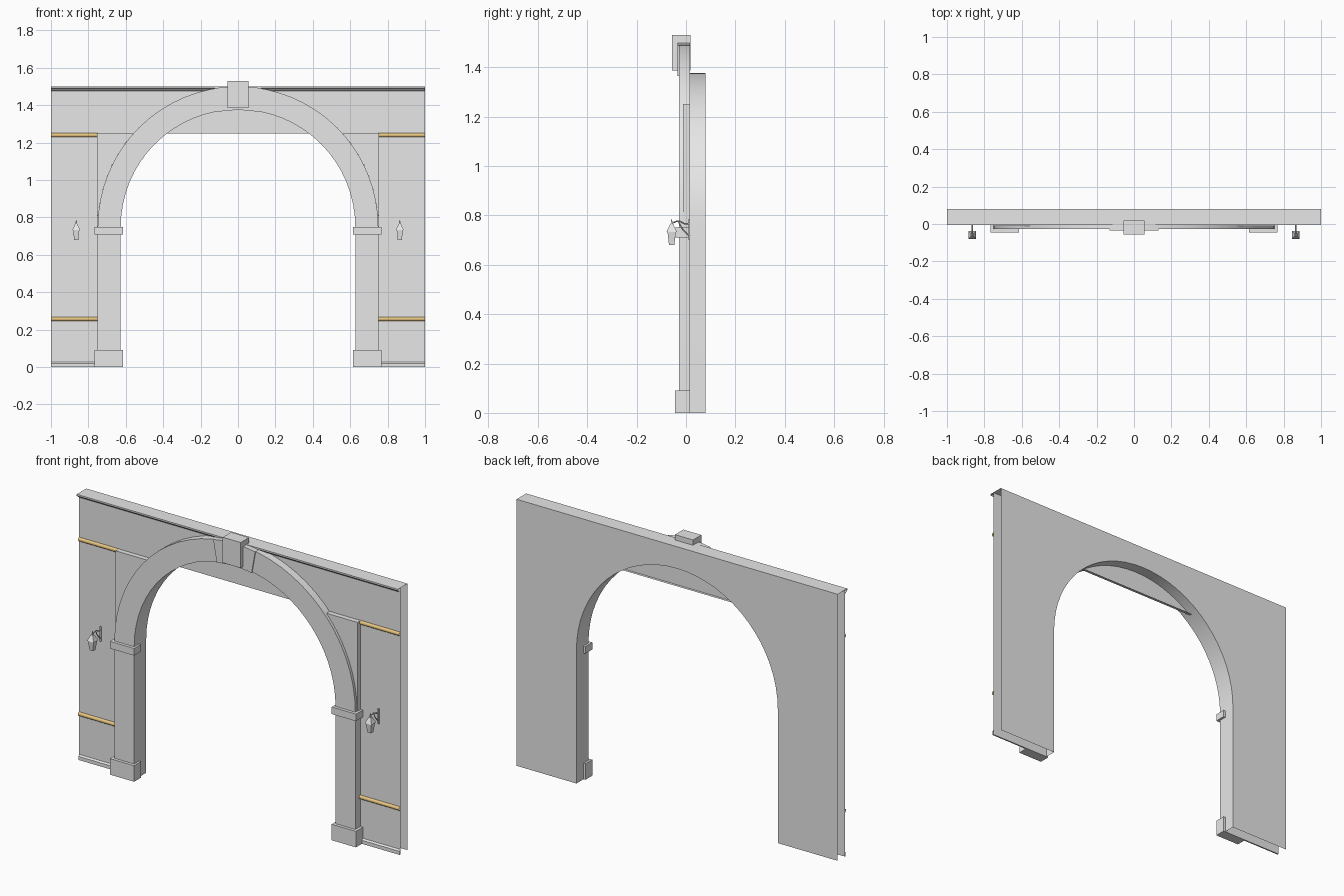
import bpy, bmesh, math

cube = bpy.data.objects.get("Cube")
if cube:
    bpy.data.objects.remove(cube, do_unlink=True)


def material(name, rgb):
    m = bpy.data.materials.new(name)
    m.use_nodes = True
    m.diffuse_color = (*rgb, 1)
    m.node_tree.nodes["Principled BSDF"].inputs["Base Color"].default_value = (*rgb, 1)
    return m


STONE = material("pale_grey_stone", (0.8, 0.8, 0.8))
GOLD = material("gold_trim", (0.8, 0.56, 0.22))

# Depth planes and arch sizes
WALL, BACK, ARCH, SPANDREL = 0.016, 0.079, -0.028, -0.012
TOP, FRIEZE, SPRING = 1.5, 1.25, 0.75
INNER, OUTER = 0.627, 0.75


def finish(name, bm, mat=STONE, smooth=False):
    me = bpy.data.meshes.new(name)
    bm.to_mesh(me)
    bm.free()
    me.materials.append(mat)
    ob = bpy.data.objects.new(name, me)
    bpy.context.collection.objects.link(ob)
    if smooth:
        bpy.ops.object.select_all(action='DESELECT')
        ob.select_set(True)
        bpy.context.view_layer.objects.active = ob
        bpy.ops.object.shade_smooth_by_angle(angle=math.radians(35))
    return ob


def sheet(name, pts, y, facing):
    """Flat panel from an x,z outline, facing -y or +y."""
    bm = bmesh.new()
    f = bm.faces.new([bm.verts.new((x, y, z)) for x, z in pts])
    f.normal_update()
    if f.normal.y * facing < 0:
        f.normal_flip()
    return finish(name, bm)


def strip(name, pts, y0, y1):
    """Ribbon following an x,z path through the depth."""
    bm = bmesh.new()
    rows = [(bm.verts.new((x, y0, z)), bm.verts.new((x, y1, z))) for x, z in pts]
    for a, b in zip(rows, rows[1:]):
        bm.faces.new((a[0], b[0], b[1], a[1]))
    return finish(name, bm, smooth=True)


def prism(name, pts, y0, y1):
    """Solid from an x,z outline."""
    bm = bmesh.new()
    f = bm.faces.new([bm.verts.new((x, y0, z)) for x, z in pts])
    ext = bmesh.ops.extrude_face_region(bm, geom=[f], use_keep_orig=True)
    for v in ext["geom"]:
        if isinstance(v, bmesh.types.BMVert):
            v.co.y = y1
    bmesh.ops.recalc_face_normals(bm, faces=bm.faces)
    return finish(name, bm)


def moulding(name, profile, x0, x1, mat=STONE):
    """Open y,z profile run along x."""
    bm = bmesh.new()
    rows = [(bm.verts.new((x0, y, z)), bm.verts.new((x1, y, z))) for y, z in profile]
    for a, b in zip(rows, rows[1:]):
        bm.faces.new((a[0], a[1], b[1], b[0]))
    return finish(name, bm, mat, smooth=True)


def box(name, x0, x1, y0, y1, z0, z1):
    return prism(name, [(x0, z0), (x1, z0), (x1, z1), (x0, z1)], y0, y1)


def arc(r, a0, a1, n):
    angles = [math.radians(a0 + (a1 - a0) * i / n) for i in range(n + 1)]
    return [(r * math.cos(a), SPRING + r * math.sin(a)) for a in angles]


def arch_path(r):
    return [(r, 0)] + arc(r, 0, 180, 32) + [(-r, 0)]


def cone(name, x, y, z0, z1, r0, r1):
    """Square tapered block with half widths r0 and r1."""
    bm = bmesh.new()
    bmesh.ops.create_cone(bm, cap_ends=True, segments=4, radius1=r0 * math.sqrt(2),
                          radius2=r1 * math.sqrt(2), depth=z1 - z0)
    turn = math.pi / 4
    for v in bm.verts:
        px, py = v.co.x, v.co.y
        c = math.cos(turn)
        v.co = (x + c * (px - py), y + c * (px + py), v.co.z + (z0 + z1) / 2)
    return finish(name, bm)


def rod(name, pts, radius):
    cu = bpy.data.curves.new(name, 'CURVE')
    cu.dimensions = '3D'
    cu.bevel_depth = radius
    cu.bevel_resolution = 0
    cu.resolution_u = 4
    sp = cu.splines.new('BEZIER')
    sp.bezier_points.add(len(pts) - 1)
    for bp, p in zip(sp.bezier_points, pts):
        bp.co = p
        bp.handle_left_type = bp.handle_right_type = 'AUTO'
    cu.materials.append(STONE)
    ob = bpy.data.objects.new(name, cu)
    bpy.context.collection.objects.link(ob)
    bpy.ops.object.select_all(action='DESELECT')
    ob.select_set(True)
    bpy.context.view_layer.objects.active = ob
    bpy.ops.object.convert(target='MESH')


# Hollow wall: back panel with arched opening, front panel with the frieze across the arch
sheet("back_wall", [(-1, 0), (-1, TOP), (1, TOP), (1, 0)] + arch_path(INNER), BACK, 1)
sheet("front_wall", [(-1, 0), (-1, TOP), (1, TOP), (1, 0), (OUTER, 0), (OUTER, FRIEZE),
                     (-OUTER, FRIEZE), (-OUTER, 0)], WALL, -1)
half = math.sqrt(INNER ** 2 - (FRIEZE - SPRING) ** 2)
strip("frieze_underside", [(half, FRIEZE), (-half, FRIEZE)], WALL, WALL + 0.015)

# Cornice and top of the wall
moulding("cornice", [(WALL, 1.476), (0.010, 1.478), (0.002, 1.484), (-0.002, 1.490),
                     (-0.006, 1.491), (-0.006, TOP), (BACK, TOP)], -1, 1)

# Arch surround with soffit and outer edge
sheet("arch_face", arch_path(INNER) + arch_path(OUTER)[::-1], ARCH, -1)
strip("arch_soffit", arch_path(INNER), ARCH, BACK)
strip("arch_outer_edge", arch_path(OUTER)[::-1], ARCH, WALL)

# Keystone and the raised stones beside it
prism("keystone_flanks", arc(INNER - 0.003, 80, 100, 6) + arc(OUTER + 0.001, 100, 80, 6),
      -0.034, WALL)
box("keystone", -0.056, 0.056, -0.056, 0.018, 1.386, 1.53)

spandrel_angle = math.degrees(math.asin((FRIEZE - SPRING) / OUTER))
for s, side in ((1, "left"), (-1, "right")):
    # Raised spandrel, impost and plinth
    pts = arc(OUTER, 0, spandrel_angle, 8) + [(OUTER + 0.003, FRIEZE), (OUTER + 0.003, SPRING)]
    prism(side + "_spandrel", [(s * x, z) for x, z in pts], SPANDREL, WALL)
    xs = sorted((s * 0.615, s * 0.766))
    box(side + "_impost", *xs, -0.045, WALL, 0.71, 0.75)
    box(side + "_plinth", *xs, -0.045, WALL, 0, 0.09)

    # Gold rails and base trim on the side panels
    xs = sorted((s * OUTER, s * 1.0))
    for label, z in (("lower", 0.257), ("upper", 1.24)):
        profile = [(WALL - 0.011 * math.cos(a), z + 0.011 * math.sin(a))
                   for a in (math.radians(-90 + 30 * i) for i in range(7))]
        moulding(f"{side}_{label}_rail", profile, *xs, GOLD)
    moulding(side + "_base_trim", [(WALL, 0), (0.008, 0), (0.008, 0.02), (WALL, 0.028)], *xs)

    # Wall lantern on a curved bracket
    x, y = s * 0.865, -0.058
    cone(side + "_lantern_body", x, y, 0.68, 0.735, 0.011, 0.017)
    cone(side + "_lantern_roof", x, y, 0.733, 0.765, 0.021, 0.006)
    cone(side + "_lantern_finial", x, y, 0.765, 0.786, 0.004, 0.001)
    rod(side + "_bracket_arm", [(x, y, 0.768), (x, -0.03, 0.777), (x, 0.0, 0.765),
                                (x, WALL, 0.77)], 0.003)
    rod(side + "_bracket_brace", [(x, -0.03, 0.774), (x, -0.012, 0.742), (x, WALL, 0.715)], 0.003)
    box(side + "_bracket_plate", x - 0.004, x + 0.004, 0.010, WALL, 0.70, 0.785)
